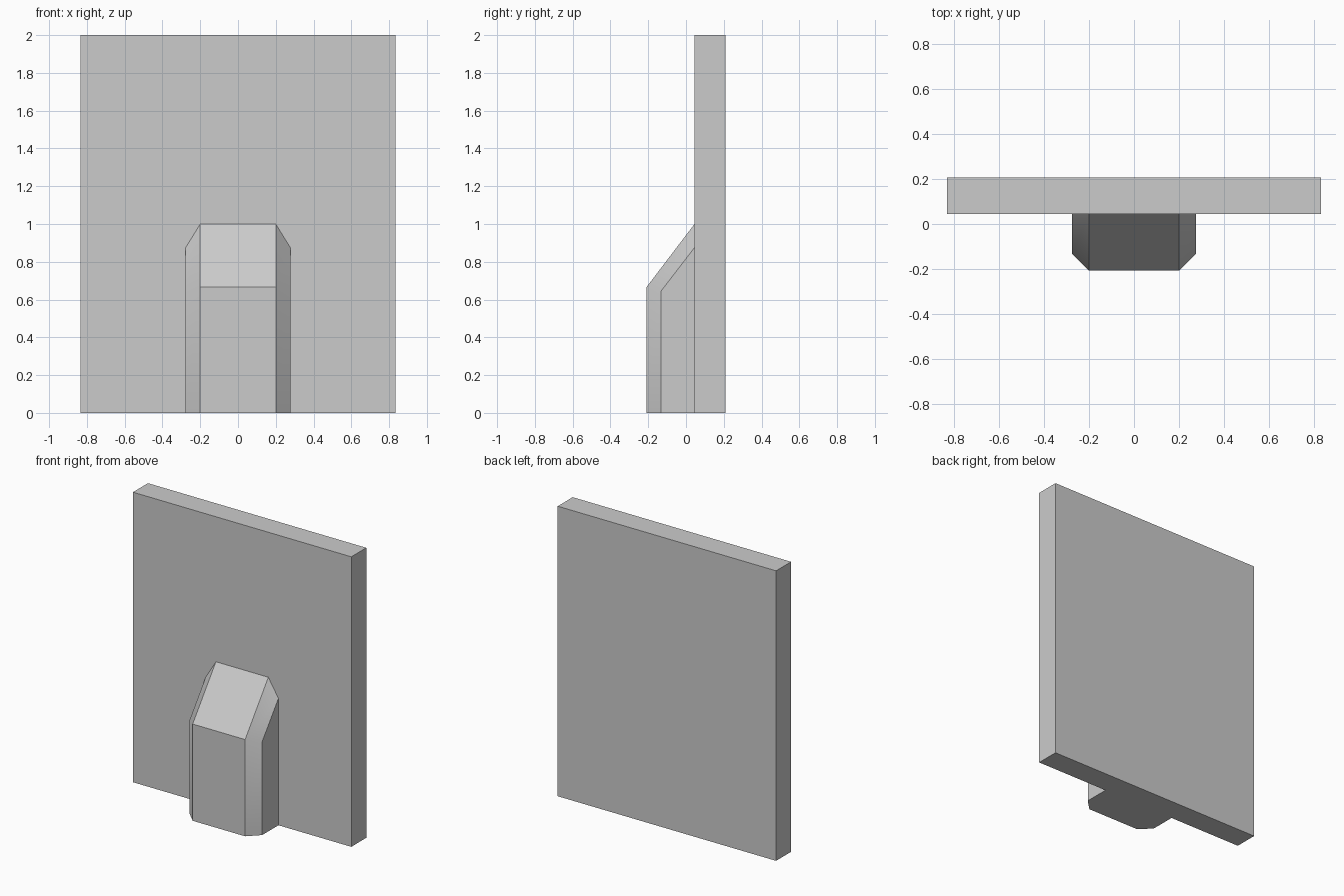
import bpy, bmesh, math

if "Cube" in bpy.data.objects:
    bpy.data.objects.remove(bpy.data.objects["Cube"])

# Wall slab
bpy.ops.mesh.primitive_cube_add(size=1, location=(0, 0.1265, 1))
wall = bpy.context.object
wall.name = "wall"
wall.scale = (1.666, 0.163, 2)
bpy.ops.object.transform_apply(location=True, scale=True)

# Buttress: side profiles lofted along x (x, front y, front top z, back top z)
BACK = 0.045
stations = [(-0.277, -0.132, 0.645, 0.875), (-0.2, -0.208, 0.667, 1.0),
            (0.2, -0.208, 0.667, 1.0), (0.277, -0.132, 0.645, 0.875)]
bm = bmesh.new()
rings = [[bm.verts.new(p) for p in ((x, yf, 0), (x, yf, zf), (x, BACK, zb), (x, BACK, 0))]
         for x, yf, zf, zb in stations]
for a, b in zip(rings, rings[1:]):
    for i in range(4):
        j = (i + 1) % 4
        bm.faces.new((a[i], b[i], b[j], a[j]))
bm.faces.new(rings[0])
bm.faces.new(rings[-1][::-1])
bmesh.ops.recalc_face_normals(bm, faces=bm.faces)
mesh = bpy.data.meshes.new("buttress")
bm.to_mesh(mesh)
bm.free()
buttress = bpy.data.objects.new("buttress", mesh)
bpy.context.collection.objects.link(buttress)

# Soft bend where the chamfers turn up the slope
bpy.ops.object.select_all(action='DESELECT')
buttress.select_set(True)
bpy.context.view_layer.objects.active = buttress
bpy.ops.object.shade_smooth_by_angle(angle=math.radians(32))
